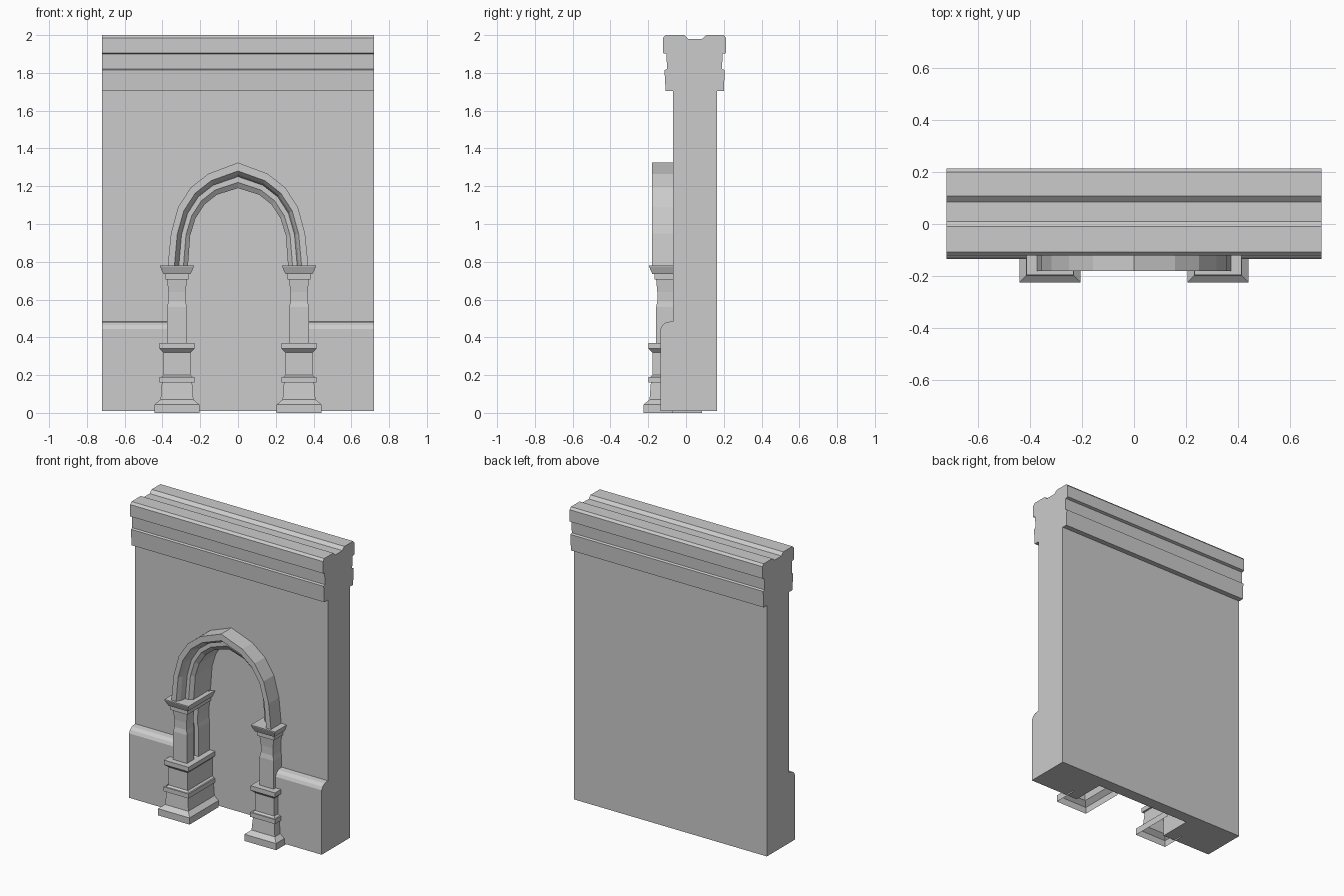
import bpy
import bmesh

if "Cube" in bpy.data.objects:
    bpy.data.objects.remove(bpy.data.objects["Cube"], do_unlink=True)

stone = bpy.data.materials.new("grey_stone")
stone.use_nodes = True
COLOUR = (0.6, 0.6, 0.6, 1)
stone.diffuse_color = COLOUR
stone.node_tree.nodes["Principled BSDF"].inputs["Base Color"].default_value = COLOUR

HALF_WIDTH = 0.72
WALL_FRONT = -0.07
NICHE_BACK = 0.085


def make_object(name, bm):
    bmesh.ops.remove_doubles(bm, verts=bm.verts, dist=1e-5)
    bmesh.ops.recalc_face_normals(bm, faces=bm.faces)
    mesh = bpy.data.meshes.new(name)
    bm.to_mesh(mesh)
    bm.free()
    mesh.materials.append(stone)
    obj = bpy.data.objects.new(name, mesh)
    bpy.context.collection.objects.link(obj)
    return obj


def loft(name, rings, cap_start=False, cap_end=False, closed=False):
    """Bridge a list of equal-length point rings with quads."""
    bm = bmesh.new()
    rows = [[bm.verts.new(p) for p in ring] for ring in rings]
    count = len(rows[0])
    for a, b in zip(rows, rows[1:]):
        for i in range(count if closed else count - 1):
            j = (i + 1) % count
            bm.faces.new((a[i], a[j], b[j], b[i]))
    if cap_start:
        bm.faces.new(rows[0])
    if cap_end:
        bm.faces.new(rows[-1])
    return make_object(name, bm)


def prism(name, rings):
    return loft(name, rings, True, True, True)


# Wall with plinth, cornice and coping channel, as one side profile (y, z)
front = [(-0.135, 0.01), (-0.135, 0.445), (-0.125, 0.465), (-0.105, 0.48),
         (WALL_FRONT, 0.485), (WALL_FRONT, 1.705), (-0.108, 1.705),
         (-0.114, 1.815), (-0.1, 1.82), (-0.104, 1.9), (-0.122, 1.905),
         (-0.122, 1.985), (-0.108, 2)]
channel = [(-0.01, 2), (0.01, 1.98), (0.085, 1.98), (0.107, 2)]
back = [(0.2, 2), (0.213, 1.985), (0.213, 1.905), (0.194, 1.9), (0.19, 1.82),
        (0.205, 1.815), (0.2, 1.705), (0.165, 1.705), (0.165, 0.01)]
profile = front + channel + back
wall = prism("wall", [[(x, y, z) for y, z in profile]
                      for x in (-HALF_WIDTH, HALF_WIDTH)])

# Pointed arch: right half of the outer and inner outlines (x, z)
outer = [(0.372, 0.78), (0.355, 0.95), (0.317, 1.09), (0.25, 1.193),
         (0.157, 1.266), (0, 1.325)]
inner = [(0.265, 0.78), (0.253, 0.94), (0.225, 1.03), (0.178, 1.103),
         (0.112, 1.155), (0, 1.19)]


def mirrored(half):
    return half + [(-x, z) for x, z in reversed(half[:-1])]


def outline(t):
    """Arch line at fraction t of the way from outer to inner edge."""
    return mirrored([(a + (c - a) * t, b + (d - b) * t)
                     for (a, b), (c, d) in zip(outer, inner)])


# Niche cut into the wall behind the arch
edge = [(0.355, -0.1)] + outline(0.2) + [(-0.355, -0.1)]
cutter = prism("niche_cutter", [[(x, y, z) for x, z in edge]
                                for y in (-0.4, NICHE_BACK)])
cut = wall.modifiers.new("niche", "BOOLEAN")
cut.operation = "DIFFERENCE"
cut.solver = "EXACT"
cut.object = cutter
bpy.context.view_layer.objects.active = wall
wall.select_set(True)
bpy.ops.object.modifier_apply(modifier="niche")
bpy.data.objects.remove(cutter, do_unlink=True)

# Arch moulding: (fraction across, y) section swept along the outline
section = [(0, WALL_FRONT), (0, -0.18), (0.33, -0.18), (0.47, -0.155),
           (0.55, -0.115), (0.78, -0.115), (1, -0.095), (1, NICHE_BACK)]
loft("arch_moulding", [[(x, y, z) for x, z in outline(t)] for t, y in section])

# Columns: (z, half width, groove depth) levels wrapped round the jamb
levels = [(0, 0.118, 0), (0.045, 0.118, 0), (0.07, 0.087, 0),
          (0.16, 0.08, 0), (0.16, 0.093, 0), (0.19, 0.093, 0),
          (0.19, 0.084, 0), (0.2, 0.072, 0), (0.32, 0.072, 0),
          (0.34, 0.092, 0), (0.37, 0.092, 0), (0.37, 0.052, 0.03),
          (0.56, 0.052, 0.03), (0.59, 0.046, 0.03), (0.64, 0.046, 0.03),
          (0.705, 0.052, 0.03), (0.705, 0.062, 0), (0.735, 0.062, 0),
          (0.735, 0.072, 0), (0.775, 0.09, 0), (0.78, 0.09, 0)]
AXIS = 0.323


def column_ring(side, z, half, groove):
    out, inn, face = AXIS + half, AXIS - half, -0.106 - half
    plan = [(out, WALL_FRONT), (out, face), (inn, face), (inn, -0.08),
            (inn + groove, -0.08), (inn + groove, -0.035), (inn, -0.035),
            (inn, NICHE_BACK)]
    return [(side * x, y, z) for x, y in plan]


for side, label in ((1, "left"), (-1, "right")):
    loft(label + "_column", [column_ring(side, *lv) for lv in levels])
    top = column_ring(side, *levels[-1])
    bm = bmesh.new()
    bm.faces.new([bm.verts.new(top[i]) for i in (0, 1, 2, -1)])
    if bm.faces[:]:
        bm.faces.ensure_lookup_table()
    make_object(label + "_capital_top", bm)
